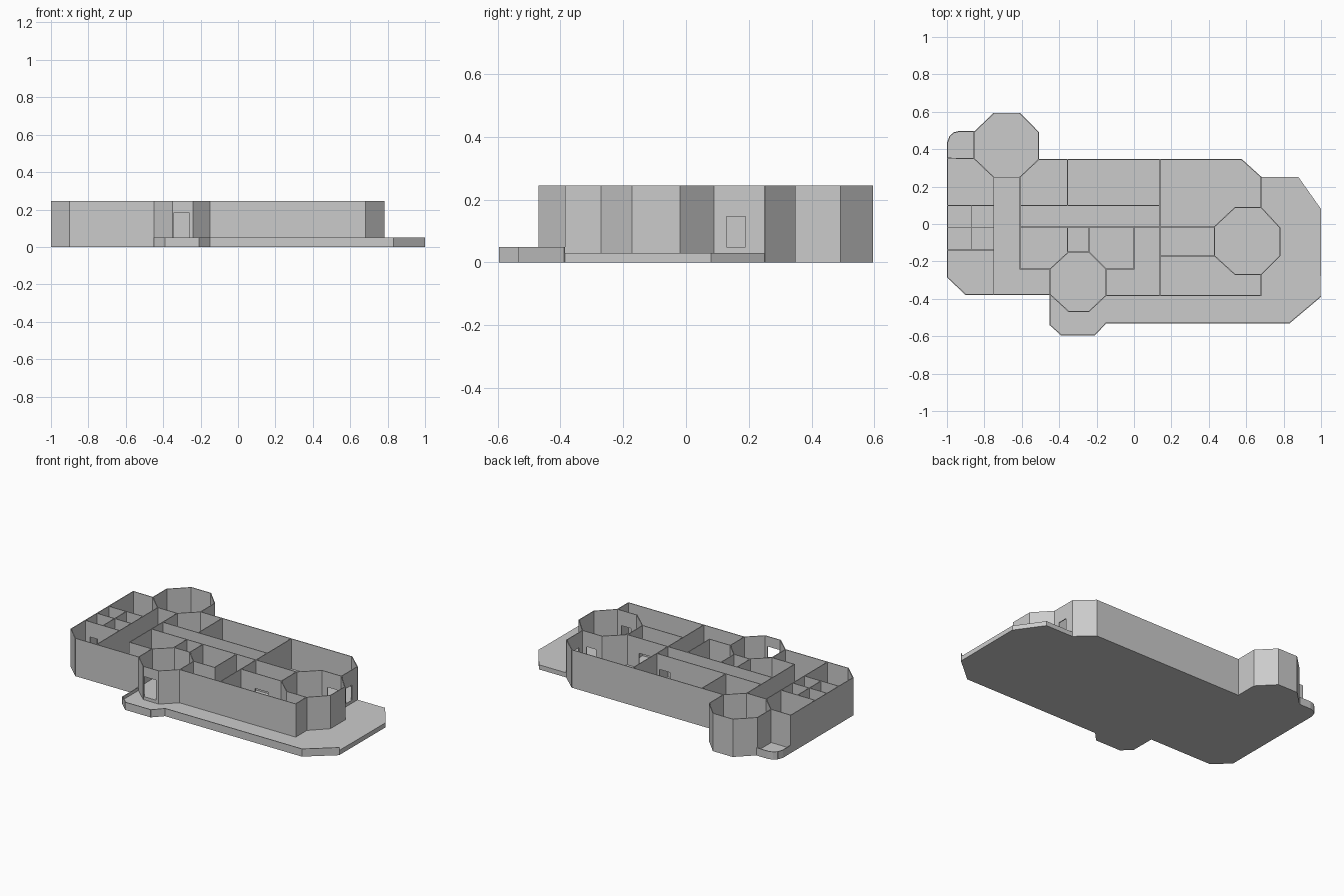
import bpy, bmesh
from mathutils import Vector

if "Cube" in bpy.data.objects:
    bpy.data.objects.remove(bpy.data.objects["Cube"])

T = 0.005            # wall thickness
FLOOR, DECK, TOP = 0.05, 0.03, 0.245
DOOR = 0.147


def finish(name, bm):
    bmesh.ops.recalc_face_normals(bm, faces=bm.faces[:])
    me = bpy.data.meshes.new(name)
    bm.to_mesh(me)
    bm.free()
    ob = bpy.data.objects.new(name, me)
    bpy.context.collection.objects.link(ob)
    return ob


def slab(name, pts, z0, z1):
    bm = bmesh.new()
    f = bm.faces.new([bm.verts.new((x, y, z0)) for x, y in pts])
    top = bmesh.ops.extrude_face_region(bm, geom=[f], use_keep_orig=True)
    for v in top["geom"]:
        if isinstance(v, bmesh.types.BMVert):
            v.co.z = z1
    return finish(name, bm)


def piece(bm, a, b, z0, z1):
    """Thin upright board from a to b."""
    n = (b - a).normalized()
    n = Vector((-n.y, n.x)) * T / 2
    lo = [bm.verts.new((p.x, p.y, z0)) for p in (a + n, b + n, b - n, a - n)]
    hi = [bm.verts.new((v.co.x, v.co.y, z1)) for v in lo]
    bm.faces.new(lo)
    bm.faces.new(hi)
    for i in range(4):
        j = (i + 1) % 4
        bm.faces.new((lo[i], lo[j], hi[j], hi[i]))


def walls(name, pts, z0=FLOOR, z1=TOP, doors={}):
    """Walls along a path; doors = {segment: (start, end, head height)}."""
    bm = bmesh.new()
    for i in range(len(pts) - 1):
        a, b = Vector(pts[i]), Vector(pts[i + 1])
        d = (b - a).normalized()
        a0, b0 = a - d * T * 0.3, b + d * T * 0.3
        if i in doors:
            s, e, head = doors[i]
            p, q = a.lerp(b, s), a.lerp(b, e)
            piece(bm, a0, p, z0, z1)
            piece(bm, q, b0, z0, z1)
            piece(bm, p, q, head, z1)
        else:
            piece(bm, a0, b0, z0, z1)
    return finish(name, bm)


# House outline, anticlockwise from the front left corner
front_bay = [(-.448, -.377), (-.35, -.467), (-.24, -.467), (-.15, -.382)]
east_bay = [(.68, -.27), (.78, -.17), (.78, -.02), (.68, .088)]
tower = [(-.51, .345), (-.51, .49), (-.61, .592), (-.75, .592), (-.855, .49), (-.855, .35)]
outline = ([(-.997, -.285), (-.9, -.377)] + front_bay + [(.68, -.382)] + east_bay
           + [(.68, .25), (.575, .345)] + tower + [(-.997, .352)])

slab("house_floor", outline, 0, FLOOR)
# door in the front bay and in the wall behind the east bay
walls("outer_walls", outline + outline[:1], 0, TOP,
      {3: (.05, .82, .18), 10: (.25, .63, DOOR)})
walls("door_sills", [(-.35, -.467), (-.24, -.467)], 0, FLOOR)
walls("east_door_sill", [(.68, .12), (.68, .2)], 0, FLOOR)

# Porch around the front and east sides, with low parapet
rim = [(-.448, -.377), (-.448, -.54), (-.39, -.593), (-.21, -.593), (-.15, -.53),
       (.83, -.53), (.998, -.388)]
slab("porch_deck", rim + [(1, .08), (.88, .25), (.68, .25)] + east_bay[::-1]
     + [(.68, -.382)] + front_bay[:0:-1], 0, DECK)
walls("porch_parapet", rim, 0, FLOOR)

# Small rounded terrace at the back left
terrace = [(-.997, .352), (-.997, .435), (-.985, .468), (-.965, .487), (-.935, .495), (-.855, .495)]
slab("terrace_deck", terrace + [(-.855, .35)], 0, DECK)
walls("terrace_parapet", terrace, 0, FLOOR)

# Inner faces of the three eight-sided rooms
walls("tower_inner_walls", [(-.51, .345), (-.61, .25), (-.75, .25), (-.855, .35)])
walls("front_bay_inner_walls", [(-.15, -.382), (-.15, -.24), (-.24, -.15), (-.35, -.15),
                                (-.448, -.24), (-.448, -.377)])
walls("east_room_inner_walls", [(.68, .088), (.54, .088), (.43, -.015), (.43, -.17),
                                (.54, -.27), (.68, -.27)],
      doors={0: (.22, .7, DOOR), 4: (.3, .78, DOOR)})

# Straight partitions: start, end, optional door
partitions = {
    "corridor_front_wall": ((-.61, -.015), (.43, -.015), (.84, .92)),
    "corridor_back_wall": ((-.61, .1), (.14, .1), (.87, .97)),
    "parlour_wall": ((.14, -.17), (.43, -.17), (.35, .68)),
    "cross_wall": ((.14, -.382), (.14, .345), None),
    "back_room_wall": ((-.355, .1), (-.355, .345), None),
    "west_hall_wall": ((-.75, -.377), (-.75, .25), None),
    "west_hall_inner_wall": ((-.61, -.24), (-.61, .25), None),
    "hall_left_wall": ((-.355, -.15), (-.355, -.015), None),
    "hall_right_wall": ((-.24, -.15), (-.24, -.015), None),
    "left_closet_wall": ((-.61, -.24), (-.448, -.24), None),
    "right_closet_wall": ((-.15, -.24), (0, -.24), None),
    "right_closet_end": ((0, -.24), (0, -.015), None),
    "west_back_wall": ((-.997, .1), (-.75, .1), None),
    "west_middle_wall": ((-.997, -.02), (-.75, -.02), None),
    "west_front_wall": ((-.997, -.14), (-.75, -.14), (.15, .37)),
    "west_divider": ((-.87, -.14), (-.87, .1), None),
}
for name, (a, b, door) in partitions.items():
    walls(name, [a, b], doors={0: (*door, DOOR)} if door else {})
